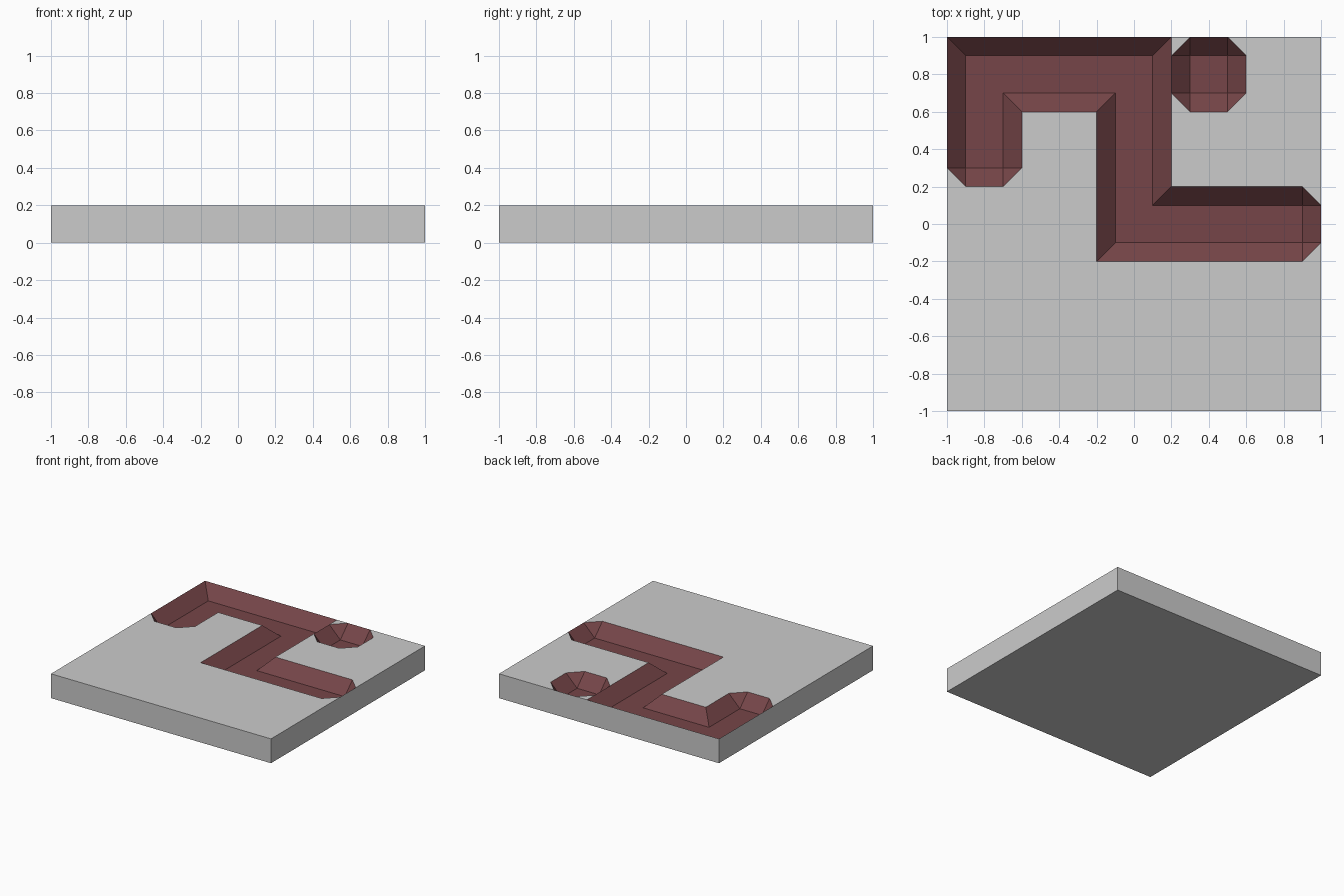
import bpy
from mathutils import Vector

if "Cube" in bpy.data.objects:
    bpy.data.objects.remove(bpy.data.objects["Cube"])

TOP, FLOOR, SLOPE = 0.2, 0.1, 0.1


def make_object(name, faces, material=None):
    """Build a flat-shaded mesh from polygons, sharing equal corners."""
    index, polys = {}, []
    for face in faces:
        keys = [tuple(round(c, 4) for c in p) for p in face]
        polys.append([index.setdefault(k, len(index)) for k in keys])
    mesh = bpy.data.meshes.new(name)
    mesh.from_pydata(list(index), [], polys)
    mesh.update()
    obj = bpy.data.objects.new(name, mesh)
    bpy.context.collection.objects.link(obj)
    if material:
        mesh.materials.append(material)
    return obj


def basin(name, corners, material):
    """Sunken floor with 45 degree walls; corners are (x, y, clipped)."""
    pts = [Vector((x, y, FLOOR)) for x, y, _ in corners]
    n = len(pts)
    normals = []
    for i in range(n):
        d = (pts[(i + 1) % n] - pts[i]).normalized()
        normals.append(Vector((d.y, -d.x, 0)) * SLOPE)
    up = Vector((0, 0, TOP - FLOOR))
    faces, rims = [pts], []
    for i, p in enumerate(pts):
        before, after = normals[i - 1], normals[i]
        if corners[i][2]:
            rim = (p + before + up, p + after + up)
            faces.append([p, *rim])
        else:
            rim = (p + before + after + up,) * 2
        rims.append(rim)
    for i in range(n):
        j = (i + 1) % n
        faces.append([pts[i], rims[i][1], rims[j][0], pts[j]])
    return make_object(name, faces, material)


# Dark red material for the sunken parts
dark_red = bpy.data.materials.new("dark_red")
dark_red.diffuse_color = (0.18, 0.06, 0.065, 1)
dark_red.use_nodes = True
dark_red.node_tree.nodes["Principled BSDF"].inputs["Base Color"].default_value = dark_red.diffuse_color

# Winding channel, with clipped corners at its two ends
basin("winding_channel", [
    (-.9, .9, 0), (-.9, .3, 1), (-.7, .3, 1), (-.7, .7, 0), (-.1, .7, 0),
    (-.1, -.1, 0), (.9, -.1, 1), (.9, .1, 1), (.1, .1, 0), (.1, .9, 0),
], dark_red)

# Small eight-sided pit beside the channel
basin("small_pit", [(.3, .7, 1), (.5, .7, 1), (.5, .9, 1), (.3, .9, 1)], dark_red)

# Slab: top surface around the recesses, four sides and the underside
top_regions = [
    [(-1, -1), (1, -1), (1, -.1), (.9, -.2), (-.2, -.2), (-.2, .6),
     (-.6, .6), (-.6, .3), (-.7, .2), (-.9, .2), (-1, .3)],
    [(.2, .2), (.9, .2), (1, .1), (1, 1), (.5, 1), (.6, .9), (.6, .7),
     (.5, .6), (.3, .6), (.2, .7)],
    [(.2, .9), (.3, 1), (.2, 1)],
]
slab = [[(x, y, TOP) for x, y in region] for region in top_regions]
square = [(-1, -1), (1, -1), (1, 1), (-1, 1)]
slab.append([(x, y, 0) for x, y in reversed(square)])
for i, a in enumerate(square):
    b = square[(i + 1) % 4]
    slab.append([(*a, 0), (*b, 0), (*b, TOP), (*a, TOP)])
make_object("slab", slab)
